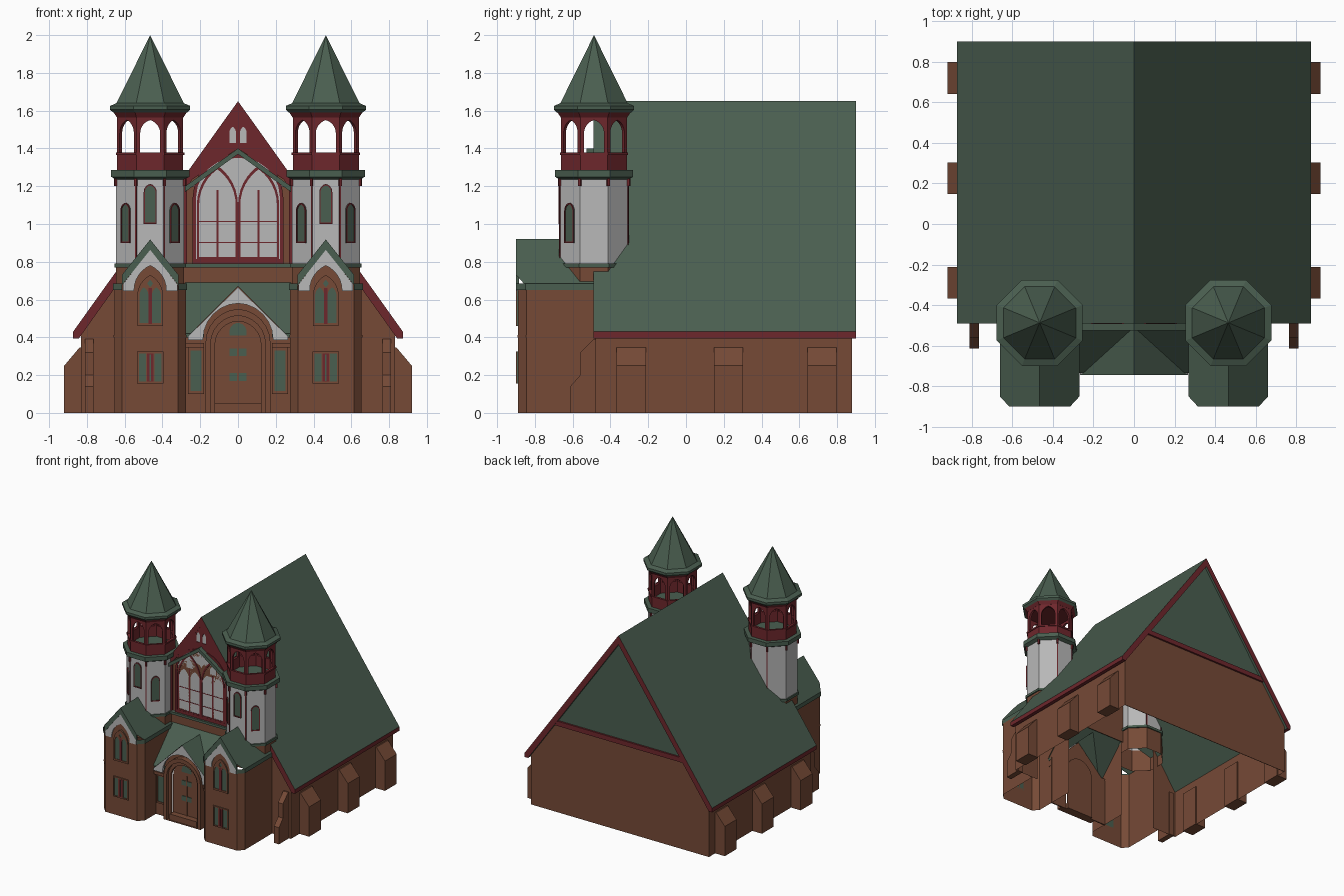
import bpy, bmesh
from math import cos, sin, tan, atan2, pi, radians
from mathutils import Matrix

if "Cube" in bpy.data.objects:
    bpy.data.objects.remove(bpy.data.objects["Cube"])


def material(name, col):
    m = bpy.data.materials.new(name)
    m.diffuse_color = (*col, 1)
    m.use_nodes = True
    m.node_tree.nodes["Principled BSDF"].inputs["Base Color"].default_value = m.diffuse_color
    return m


BRICK = material("brown_brick", (0.18, 0.068, 0.037))
GREEN = material("green_slate", (0.068, 0.112, 0.079))
RED = material("red_trim", (0.155, 0.02, 0.025))
WHITE = material("pale_plaster", (0.48, 0.48, 0.48))


def add(name, me, *mats):
    ob = bpy.data.objects.new(name, me)
    for m in mats:
        me.materials.append(m)
    bpy.context.collection.objects.link(ob)
    return ob


def mesh(name, verts, faces, mat):
    me = bpy.data.meshes.new(name)
    me.from_pydata(verts, [], faces)
    bm = bmesh.new()
    bm.from_mesh(me)
    bmesh.ops.remove_doubles(bm, verts=bm.verts, dist=1e-5)
    bmesh.ops.recalc_face_normals(bm, faces=bm.faces)
    bm.to_mesh(me)
    bm.free()
    return add(name, me, mat)


def at(x, y, deg=0, d=0):
    """Frame of a plate standing upright, facing -y turned by deg, d out from (x, y)."""
    return (Matrix.Translation((x, y, 0)) @ Matrix.Rotation(radians(deg), 4, 'Z')
            @ Matrix.Translation((0, -d, 0)) @ Matrix.Rotation(pi / 2, 4, 'X'))


def plate(name, loops, frame, t, *mats):
    """Upright slab from an outline and holes; its back lies on the frame."""
    cu = bpy.data.curves.new(name, 'CURVE')
    cu.dimensions, cu.fill_mode, cu.extrude = '2D', 'BOTH', t / 2
    for loop in loops:
        sp = cu.splines.new('POLY')
        sp.points.add(len(loop) - 1)
        for p, (x, z) in zip(sp.points, loop):
            p.co = (x, z, 0, 1)
        sp.use_cyclic_u, sp.use_smooth = True, False
    tmp = bpy.data.objects.new(name + "_curve", cu)
    bpy.context.collection.objects.link(tmp)
    me = bpy.data.meshes.new_from_object(tmp.evaluated_get(bpy.context.evaluated_depsgraph_get()))
    bpy.data.objects.remove(tmp)
    me.materials.clear()
    me.transform(frame @ Matrix.Translation((0, 0, t / 2)))
    return add(name, me, *mats)


def rect(x0, x1, z0, z1):
    return [(x0, z0), (x1, z0), (x1, z1), (x0, z1)]


def lancet(cx, z0, zs, w, h, n=6):
    """Pointed (or round, when h = w) arch outline."""
    r = (w * w + h * h) / (2 * w)
    a = atan2(h, r - w)
    arc = [(r * cos(a * i / n) - r + w, zs + r * sin(a * i / n)) for i in range(n + 1)]
    pts = [(-w, z0), (w, z0)] + arc + [(-x, z) for x, z in reversed(arc[:-1])]
    return [(cx + x, z) for x, z in pts]


def barge(half, zl, zsh, zp, w, zs, h):
    """Gable board with an arch cut from below."""
    arch = lancet(0, zl, zs, w, h)
    top = [(half, zl), (half, zsh), (0, zp), (-half, zsh), (-half, zl)]
    return top + [arch[0]] + list(reversed(arch[2:])) + [arch[1]]


def chevron(half, zl, zp, t):
    return [(-half, zl), (0, zp), (half, zl), (half, zl - t), (0, zp - t), (-half, zl - t)]


def window(name, frame, outer, holes, mat):
    plate(name + "_glass", [outer], frame, 0.004, GREEN)
    plate(name + "_frame", [outer] + holes, frame, 0.009, mat)


def octa(name, cx, cy, profile, mat):
    """Octagonal stack of (apothem, z) rings, open at the ends."""
    vs, fs = [], []
    for r, z in profile:
        for i in range(8):
            a = pi / 8 + i * pi / 4
            vs.append((cx + r / cos(pi / 8) * cos(a), cy + r / cos(pi / 8) * sin(a), z))
    for k in range(len(profile) - 1):
        for i in range(8):
            j = (i + 1) % 8
            fs.append((k * 8 + i, k * 8 + j, k * 8 + 8 + j, k * 8 + 8 + i))
    return mesh(name, vs, fs, mat)


def fence(name, pts, z0, z1, mat):
    """Single-skin wall along an open line."""
    n = len(pts)
    return mesh(name, [(x, y, z) for z in (z0, z1) for x, y in pts],
                [(i, i + 1, n + i + 1, n + i) for i in range(n - 1)], mat)


# Main hall: roof slab with red edges, open-bottomed walls, back gable
roof = plate("hall_roof", [[(0, 1.65), (.873, .43), (.873, .395), (.842, .395), (0, 1.575),
             (-.842, .395), (-.873, .395), (-.873, .43)]], at(0, .9), 1.39, GREEN, RED)
for f in roof.data.polygons:
    n = f.normal
    f.material_index = int(abs(n.y) > .9 or abs(n.x) > .95 or n.z < -.95)
plate("back_wall", [[(-.83, 0), (.83, 0), (.83, .43), (.6, .76), (-.6, .76), (-.83, .43)]],
      at(0, .88), .004, BRICK)
plate("back_gable", [[(-.6, .76), (.6, .76), (0, 1.6)]], at(0, .88), .004, GREEN)
plate("back_band", [rect(-.6, .6, .735, .775)], at(0, .895), .015, RED)
for s in (1, -1):
    fence("side_wall", [(s * .83, -.48), (s * .83, .88)], 0, .43, BRICK)
    mesh("front_side_wall", [(s * .6, -.48, 0), (s * .83, -.48, 0), (s * .83, -.48, .43),
         (s * .6, -.48, .755)], [(0, 1, 2, 3)], BRICK)
    for y in (-.29, .225, .72):
        plate("side_buttress", [[(s * .82, 0), (s * .92, 0), (s * .92, .25), (s * .84, .345),
              (s * .82, .345)]], at(0, y + .078), .156, BRICK)
    plate("corner_buttress", [[(-.47, 0), (-.613, 0), (-.613, .14), (-.56, .2), (-.56, .32),
          (-.49, .39), (-.47, .39)]], at(s * .788 - .023, 0, 90), .046, BRICK)

# Front gable between the towers
F = at(0, -.48)
plate("front_wall", [[(-.3, .67), (.3, .67), (.3, 1.17), (0, 1.6), (-.3, 1.17)]],
      at(0, -.476), .004, BRICK)
plate("gable_plaster", [barge(.29, .79, 1.18, 1.385, .237, 1.14, .225)], F, .009, WHITE)
holes = [lancet(c, .83, 1.1, .043, .07) for c in (-.16, -.057, .057, .16)]
holes += [lancet(c, 1.19, 1.22, .028, .04) for c in (-.11, .11)]
holes += [[(0, 1.22), (.03, 1.27), (0, 1.32), (-.03, 1.27)]]
window("great_window", F, lancet(0, .8, 1.14, .23, .22), holes, BRICK)
plate("great_window_rim", [lancet(0, .79, 1.14, .24, .23), lancet(0, .815, 1.14, .222, .21)],
      F, .014, RED)
for c in (-.109, .109):
    plate("tracery_arch", [lancet(c, .815, 1.1, .109, .21), lancet(c, .825, 1.1, .097, .19)],
          F, .013, RED)
    plate("tracery_mullion", [rect(c - .005, c + .005, .82, 1.18)], F, .012, RED)
    plate("side_pilaster", [rect(c * 2.55 - .007, c * 2.55 + .007, .79, 1.2)], F, .014, RED)
for z in (.9, 1.01):
    plate("transom", [rect(-.215, .215, z, z + .006)], F, .011, RED)
plate("gable_hood", [chevron(.28, 1.2, 1.4, .03)], at(0, -.476), .05, GREEN)
plate("gable_vents", [rect(-.06, .06, 1.43, 1.55)], F, .004, WHITE)
plate("gable_panel", [[(0, 1.59), (.25, 1.23), (0, 1.4), (-.25, 1.23)],
      lancet(-.028, 1.43, 1.48, .018, .035), lancet(.028, 1.43, 1.48, .018, .035)], F, .009, RED)
plate("wall_band", [rect(-.29, .29, .77, .79)], F, .03, GREEN)

# Entrance porch: lean-to roof crossed by a small gable
P = at(0, -.7)
door = lancet(0, 0, .36, .128, .135)
plate("porch_wall", [[(-.28, 0), (.28, 0), (.28, .42), (.24, .42), (0, .655), (-.24, .42),
      (-.28, .42)], lancet(0, .001, .36, .128, .135)], at(0, -.69), .01, BRICK)
plate("door", [door], at(0, -.675), .005, BRICK)
plate("door_mullion", [rect(-.004, .004, .05, .38)], at(0, -.68), .006, BRICK)
plate("fanlight", [lancet(0, .41, .43, .045, .046)], at(0, -.68), .005, GREEN)
for z in (.17, .3):
    plate("door_glass", [rect(-.045, .045, z, z + .04)], at(0, -.68), .005, GREEN)
plate("door_arch", [lancet(0, 0, .37, .172, .18), lancet(0, .001, .365, .145, .15)], P, .045, BRICK)
plate("door_inner_arch", [lancet(0, 0, .365, .147, .152), lancet(0, .001, .36, .122, .125)],
      P, .02, BRICK)
plate("door_step", [rect(-.125, .125, 0, .05)], at(0, -.67), .06, BRICK)
plate("porch_bargeboard", [barge(.265, .385, .405, .665, .185, .39, .19)], at(0, -.725), .018, WHITE)
for s in (1, -1):
    mesh("porch_roof", [(0, -.48, .69), (s * .28, -.48, .69), (s * .28, -.735, .42),
         (s * .25, -.735, .42), (0, -.508, .67), (0, -.745, .67), (s * .27, -.745, .4)],
         [(0, 1, 2, 3, 4), (4, 3, 6, 5)], GREEN)
    plate("porch_eave", [rect(s * .23 - .05, s * .23 + .05, .4, .42)], P, .025, GREEN)
    plate("porch_lintel", [rect(s * .23 - .05, s * .23 + .05, .345, .37)], P, .025, BRICK)
    window("porch_window", P, rect(s * .222 - .043, s * .222 + .043, .1, .345),
           [rect(s * .222 - .03, s * .222 + .03, .115, .33)], BRICK)

# Twin towers
for cx in (.465, -.465):
    cy = -.487
    B = at(cx, -.89)
    # square base with chamfered front corners
    fence("tower_base", [(cx + x, y) for x, y in ((.19, -.48), (.19, -.845), (.148, -.89),
          (-.148, -.89), (-.19, -.845), (-.19, -.48))], 0, .67, BRICK)
    plate("base_gable_wall", [[(-.148, .65), (.148, .65), (.148, .7), (0, .9), (-.148, .7)]],
          at(cx, -.886), .004, BRICK)
    for s in (1, -1):
        line = [(cx + s * x, y) for x, y in ((.196, -.49), (.196, -.85), (.15, -.9))]
        fence("base_band", line, .65, .685, GREEN)
        fence("base_string", [(cx + s * x, y) for x, y in ((.193, -.49), (.193, -.847),
              (.15, -.893))], .4, .412, BRICK)
        mesh("base_roof", [(cx + s * x, y, .92 - 1.25 * x) for x, y in ((0, -.9), (.15, -.9),
             (.196, -.85), (.196, -.49), (0, -.49))], [(0, 1, 2, 3, 4)], GREEN)
    plate("base_roof_edge", [chevron(.15, .73, .918, .055)], at(cx, -.885), .015, GREEN)
    plate("base_bargeboard", [barge(.145, .645, .68, .865, .085, .65, .13)], B, .008, WHITE)
    window("arched_window", B, lancet(0, .46, .62, .068, .11),
           [lancet(c, .475, .62, .024, .045) for c in (-.033, .033)]
           + [[(0, .665), (.016, .685), (0, .705), (-.016, .685)]], BRICK)
    plate("arched_window_mullion", [rect(-.01, .01, .47, .66)], B, .0095, RED)
    window("square_window", B, rect(-.07, .07, .155, .325),
           [rect(-.06, -.022, .165, .315), rect(.022, .06, .165, .315),
            rect(-.012, .012, .165, .315)], BRICK)
    plate("square_window_mullion", [rect(-.018, .018, .165, .315), rect(-.004, .004, .17, .31)],
          B, .0095, RED)
    # octagonal drum
    octa("drum_foot", cx, cy, [(.18, .58), (.18, .77)], BRICK)
    octa("drum_band", cx, cy, [(.18, .77), (.19, .77), (.19, .79), (.18, .79)], GREEN)
    octa("drum", cx, cy, [(.18, .77), (.18, 1.25)], WHITE)
    octa("drum_cornice", cx, cy, [(.18, 1.235), (.207, 1.25), (.207, 1.285), (0, 1.287)], GREEN)
    for deg, z in ((0, 1.0), (45, .9), (-45, .9)):
        D = at(cx, cy, deg, .18)
        window("drum_lancet", D, lancet(0, z, z + .17, .034, .042),
               [lancet(0, z + .008, z + .17, .028, .034)], RED)
    for deg in (22.5, -22.5, 157.5, 202.5):
        plate("drum_strip", [rect(-.004, .004, .79, 1.25)], at(cx, cy, deg, .18 / cos(pi / 8) - .003),
              .006, RED)
    for k in range(8):
        plate("drum_bracket", [rect(-.007, .007, 1.2, 1.25)],
              at(cx, cy, 22.5 + 45 * k, .18 / cos(pi / 8) - .004), .014, RED)
        # open belfry, one arched panel on each side
        half = .175 * tan(pi / 8)
        plate("belfry_panel", [rect(-half, half, 1.285, 1.57), lancet(0, 1.375, 1.48, .053, .07)],
              at(cx, cy, 45 * k, .157), .018, RED)
    octa("belfry_sill", cx, cy, [(.175, 1.365), (.181, 1.365), (.181, 1.378), (.175, 1.378)], RED)
    octa("belfry_cornice", cx, cy, [(0, 1.565), (.176, 1.565), (.2, 1.6)], RED)
    # spire with flared eave
    octa("spire", cx, cy, [(.196, 1.59), (.212, 1.605), (.212, 1.625), (.178, 1.64), (0, 2.0)], GREEN)
